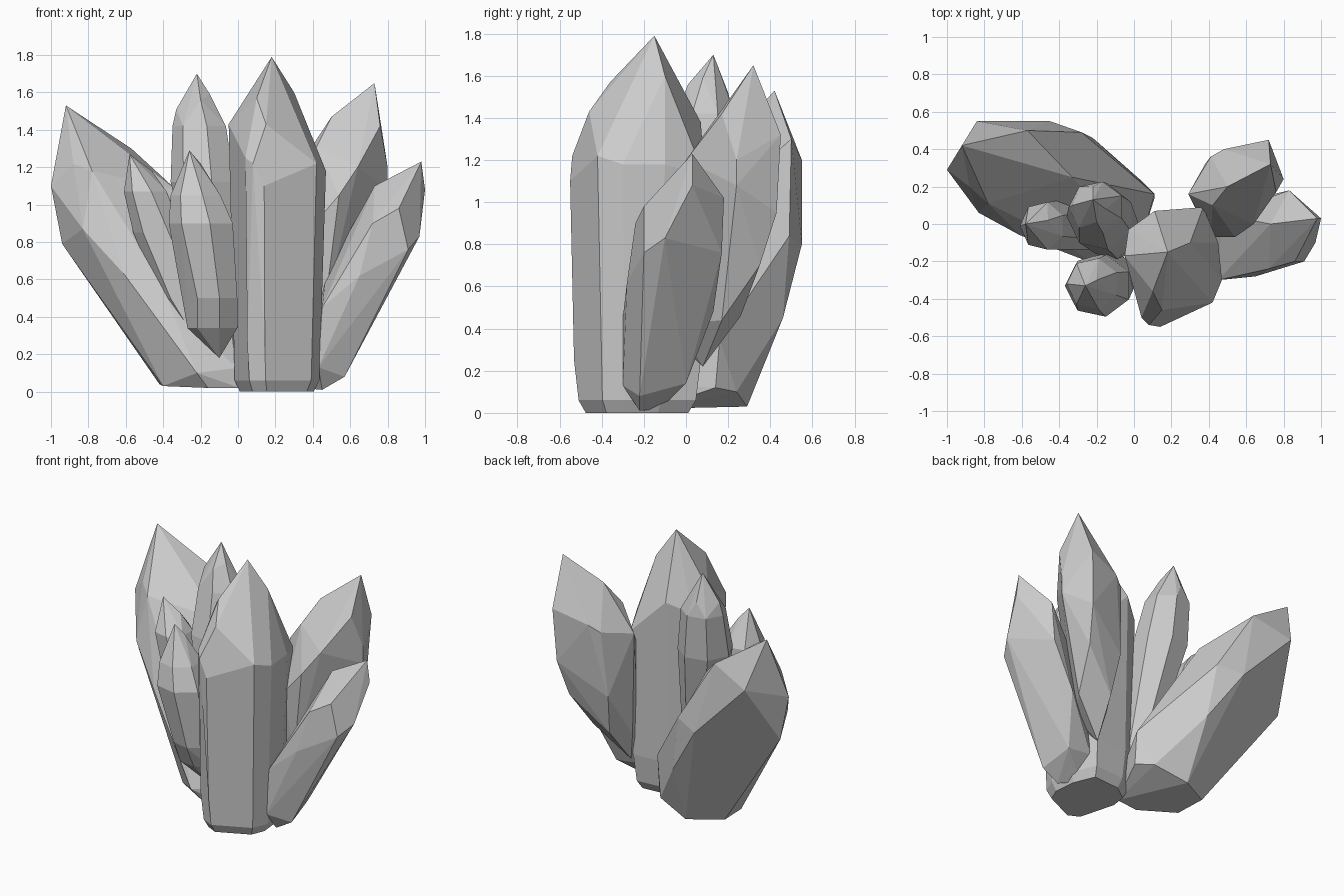
import bpy, bmesh, math

stone = bpy.data.materials.new("crystal_grey")
stone.diffuse_color = (0.6, 0.6, 0.6, 1)


def ring(cx, cy, z, rx, ry, sides=8):
    """Level polygon cross-section of a crystal."""
    return [(cx + rx * math.cos((k + .5) * 2 * math.pi / sides),
             cy + ry * math.sin((k + .5) * 2 * math.pi / sides), z) for k in range(sides)]


def crystal(name, corners, rings=(), sides=8):
    """Faceted convex crystal wrapped around its rings and corner points."""
    bm = bmesh.new()
    points = list(corners)
    for r in rings:
        points += ring(*r, sides=sides)
    for p in points:
        bm.verts.new(p)
    bmesh.ops.convex_hull(bm, input=bm.verts[:])
    loose = [v for v in bm.verts if not v.link_faces]
    bmesh.ops.delete(bm, geom=loose, context='VERTS')
    bmesh.ops.dissolve_limit(bm, angle_limit=math.radians(5),
                             verts=bm.verts[:], edges=bm.edges[:])
    bmesh.ops.recalc_face_normals(bm, faces=bm.faces[:])
    mesh = bpy.data.meshes.new(name)
    bm.to_mesh(mesh)
    bm.free()
    mesh.materials.append(stone)
    obj = bpy.data.objects.new(name, mesh)
    bpy.context.collection.objects.link(obj)
    return obj


# Tall upright crystal in the middle: one outline, tapered towards the foot
outline = [(-.05, -.17, 1.43), (0, -.37, 1.3), (.04, -.5, 1.25), (.14, -.55, 1.1),
           (.3, -.48, 1.14), (.42, -.42, 1.22), (.47, -.3, 1.18), (.45, -.1, 1.18),
           (.37, .09, 1.12), (.11, .07, 1.38), (-.03, -.03, 1.3)]
foot = [(.2 + (x - .2) * s, -.24 + (y + .24) * s, z)
        for s, z in ((.94, .25), (.87, .06), (.76, 0)) for x, y, _ in outline]
crystal("main_crystal", outline + foot +
        [(.18, -.15, 1.79), (.15, -.46, 1.43), (.30, -.10, 1.60), (.10, -.36, 1.57),
         (.42, -.2, 1.31), (.08, -.54, 1.22)])

# Broad crystal leaning left
crystal("left_large_crystal",
        [(-.92, .42, 1.53), (-1, .29, 1.1), (-.94, .3, .79), (-.84, .55, 1.2), (-.57, .5, 1.3),
         (-.45, .55, .8), (-.28, .49, .84), (-.22, .46, .45), (-.83, .06, .87),
         (-.61, -.06, .63), (-.88, .2, 1.22), (-.78, .11, 1.18), (-.42, -.07, .6),
         (-.33, .25, 1.08), (-.53, .07, .22), (-.42, .17, .04), (-.40, -.04, .03),
         (-.22, -.21, .1), (-.16, -.17, .02), (.01, -.15, .02), (.02, -.15, .13),
         (-.2, .29, .03), (.03, .24, .1), (.11, .14, .12), (.11, .16, .35)])

# Crystal leaning to the back right
crystal("back_right_crystal",
        [(.73, .32, 1.65), (.5, .2, 1.47), (.42, .1, 1.31), (.29, .16, 1.15), (.41, .36, 1.2),
         (.48, .4, 1.25), (.72, .45, 1.32), (.8, .24, 1.2), (.8, .24, 1.08), (.76, .17, 1.42),
         (.64, 0, 1.2), (.54, -.07, 1.05), (.41, -.07, .9), (.7, .43, .95),
         (.66, .35, .7), (.38, .32, .74),
         (.37, .08, .22), (.41, .26, .46), (.6, .17, .44), (.33, .12, .42),
         (.46, -.04, .42), (.37, 0, .3)])

# Short crystal leaning right
crystal("right_small_crystal",
        [(.98, .03, 1.23), (.73, 0, 1.1), (.83, .18, 1.02), (1, .03, 1.08), (.97, -.1, .83),
         (.91, -.2, .76), (.86, -.2, .98), (.72, -.24, .9), (.65, -.28, .62), (.45, -.3, .45),
         (.47, .05, .63), (.8, .17, .76), (.62, .13, .48), (.43, -.3, .13), (.57, -.22, .08),
         (.45, -.22, .01), (.34, -.12, .02), (.54, 0, .14), (.36, 0, .16)])

# Three slim crystals between the big ones
crystal("back_slim_crystal",
        [(-.22, .13, 1.7), (-.15, .08, 1.59), (-.33, .1, 1.51), (-.2, .01, 1.56), (-.22, .2, 1.52)],
        [(-.2, .09, 1.42, .15, .14), (-.18, .04, 1.12, .18, .18),
         (-.12, -.04, .75, .14, .15), (-.03, -.08, .15, .08, .08)], 7)
crystal("left_slim_crystal", [(-.58, 0, 1.27), (-.46, .02, 1.18)],
        [(-.49, -.01, 1.07, .12, .13), (-.42, -.01, .85, .14, .14),
         (-.28, -.03, .5, .13, .12), (-.08, -.06, .12, .08, .08)], 7)
crystal("front_slim_crystal", [(-.26, -.33, 1.29), (-.2, -.3, 1.22), (-.1, -.2, .18)],
        [(-.22, -.32, 1.05, .14, .14), (-.19, -.33, .9, .18, .17),
         (-.13, -.29, .5, .14, .14), (-.13, -.25, .34, .14, .1)], 7)
